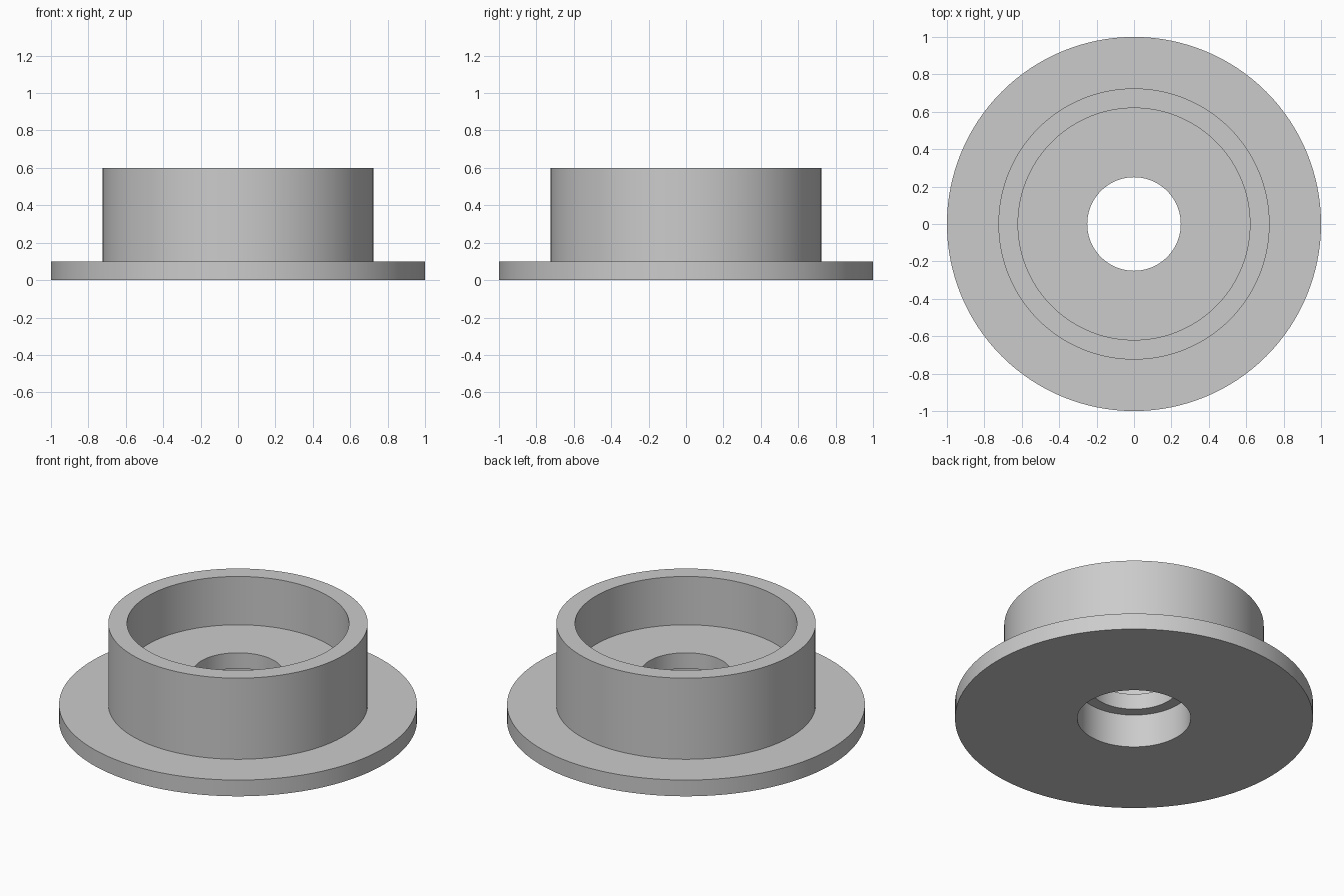
import bpy
import bmesh
from math import tau, radians
from mathutils import Matrix

cube = bpy.data.objects.get("Cube")
if cube:
    bpy.data.objects.remove(cube, do_unlink=True)

SEGMENTS = 128

# Single plain grey
grey = bpy.data.materials.new("light_grey")
grey.use_nodes = True
colour = (0.6, 0.6, 0.6, 1.0)
grey.diffuse_color = colour
grey.node_tree.nodes["Principled BSDF"].inputs["Base Color"].default_value = colour


def lathe(name, profile):
    """Revolve a closed (radius, height) profile around z."""
    bm = bmesh.new()
    rings = []
    for i in range(SEGMENTS):
        turn = Matrix.Rotation(tau * i / SEGMENTS, 3, "Z")
        rings.append([bm.verts.new(turn @ Matrix.Identity(3).col[0] * r
                                   + Matrix.Identity(3).col[2] * z)
                      for r, z in profile])
    count = len(profile)
    for i in range(SEGMENTS):
        a, b = rings[i], rings[(i + 1) % SEGMENTS]
        for j in range(count):
            k = (j + 1) % count
            bm.faces.new((a[j], b[j], b[k], a[k]))
    bmesh.ops.recalc_face_normals(bm, faces=bm.faces)
    mesh = bpy.data.meshes.new(name)
    bm.to_mesh(mesh)
    bm.free()
    mesh.materials.append(grey)
    obj = bpy.data.objects.new(name, mesh)
    bpy.context.collection.objects.link(obj)
    bpy.ops.object.select_all(action="DESELECT")
    obj.select_set(True)
    bpy.context.view_layer.objects.active = obj
    bpy.ops.object.shade_smooth_by_angle(angle=radians(30))
    return obj


# One turned part: flange, cup wall, recessed floor, stepped centre bore
lathe("flanged_cup", [
    (0.317, 0.0), (1.0, 0.0), (1.0, 0.1),      # flange
    (0.725, 0.1), (0.725, 0.6), (0.62, 0.6),   # cup wall and rim
    (0.62, 0.302), (0.25, 0.302),              # recessed floor
    (0.25, 0.205), (0.317, 0.205),             # bore lip and counterbore
])
